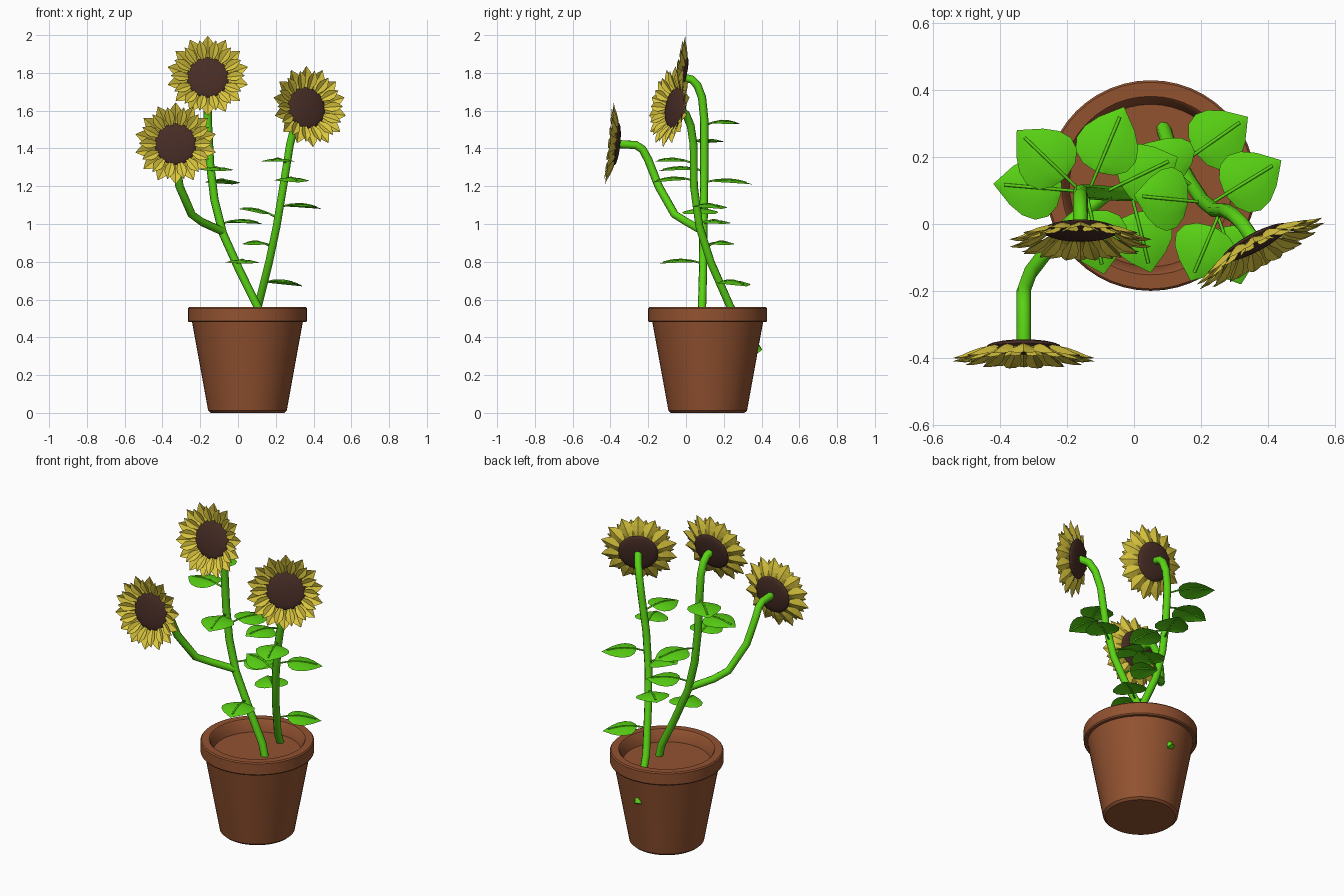
import bpy
import bmesh
import math
from mathutils import Vector, Matrix

default_cube = bpy.data.objects.get("Cube")
if default_cube:
    bpy.data.objects.remove(default_cube, do_unlink=True)


def make_material(name, colour):
    mat = bpy.data.materials.new(name)
    mat.use_nodes = True
    rgba = (*colour, 1.0)
    mat.diffuse_color = rgba
    mat.node_tree.nodes["Principled BSDF"].inputs["Base Color"].default_value = rgba
    return mat


TERRACOTTA = make_material("terracotta", (0.29, 0.085, 0.03))
GREEN = make_material("leaf green", (0.1, 0.65, 0.007))
YELLOW = make_material("petal yellow", (0.72, 0.58, 0.05))
BROWN = make_material("seed brown", (0.065, 0.026, 0.019))


def add_mesh(name, bm, mat, smooth=False, angle=35):
    mesh = bpy.data.meshes.new(name)
    bm.to_mesh(mesh)
    bm.free()
    mesh.materials.append(mat)
    obj = bpy.data.objects.new(name, mesh)
    bpy.context.collection.objects.link(obj)
    if smooth:
        bpy.ops.object.select_all(action="DESELECT")
        obj.select_set(True)
        bpy.context.view_layer.objects.active = obj
        bpy.ops.object.shade_smooth_by_angle(angle=math.radians(angle))
    return obj


def loft(bm, rows):
    """Skin equal-length rows of points with quads."""
    grid = [[bm.verts.new(p) for p in row] for row in rows]
    for a, b in zip(grid, grid[1:]):
        for i in range(len(a) - 1):
            bm.faces.new((a[i], b[i], b[i + 1], a[i + 1]))


def add_tube(name, path, radius):
    curve = bpy.data.curves.new(name, "CURVE")
    curve.dimensions = "3D"
    curve.bevel_depth = radius
    curve.bevel_resolution = 2
    curve.use_fill_caps = True
    spline = curve.splines.new("POLY")
    spline.points.add(len(path) - 1)
    for point, co in zip(spline.points, path):
        point.co = (*co, 1.0)
    spline.use_smooth = True
    curve.materials.append(GREEN)
    obj = bpy.data.objects.new(name, curve)
    bpy.context.collection.objects.link(obj)
    return obj


def point_at_height(path, z):
    for a, b in zip(path, path[1:]):
        if a[2] <= z <= b[2]:
            return Vector(a).lerp(Vector(b), (z - a[2]) / (b[2] - a[2]))
    return Vector(path[-1])


# Pot: one lathed profile with rim, inner wall and soil floor
def add_pot():
    profile = [(0, 0), (0.195, 0), (0.208, 0.012), (0.293, 0.48), (0.31, 0.48),
               (0.315, 0.487), (0.315, 0.553), (0.309, 0.56), (0.267, 0.56),
               (0.26, 0.553), (0.243, 0.49), (0, 0.49)]
    bm = bmesh.new()
    verts = [bm.verts.new((r, 0, z)) for r, z in profile]
    edges = [bm.edges.new(pair) for pair in zip(verts, verts[1:])]
    bmesh.ops.spin(bm, geom=verts + edges, cent=(0, 0, 0), axis=(0, 0, 1),
                   angle=math.tau, steps=48)
    bmesh.ops.remove_doubles(bm, verts=bm.verts, dist=0.0005)
    bmesh.ops.recalc_face_normals(bm, faces=bm.faces)
    pot = add_mesh("pot", bm, TERRACOTTA, smooth=True)
    pot.location = (0.05, 0.115, 0)


# Leaf: arched pointed blade with a midrib that runs back to the stem
def add_leaf(name, base, tip):
    run = tip - base
    side = Vector((-run.y, run.x, 0)).normalized()

    def spine(t):
        return base + run * t + Vector((0, 0, 0.022 * math.sin(math.pi * t)))

    outline = [(0.24, 0.012), (0.27, 0.05), (0.36, 0.083), (0.5, 0.096),
               (0.65, 0.086), (0.8, 0.058), (0.92, 0.024), (1, 0.001)]
    rows = []
    for t, width in outline:
        row = []
        for s in (-1, -0.5, 0, 0.5, 1):
            sag = Vector((0, 0, -0.016 * s * s * width / 0.096))
            row.append(spine(t) + side * s * width + sag)
        rows.append(row)
    bm = bmesh.new()
    loft(bm, rows)
    bmesh.ops.recalc_face_normals(bm, faces=bm.faces)
    add_mesh(name, bm, GREEN, smooth=True)
    add_tube(name + "_midrib", [spine(t) for t in (0, 0.24, 0.5, 0.7, 0.88)], 0.005)


# Flower head: domed seed disc and two rings of creased petals
def add_flower(name, centre, turn, tilt):
    place = (Matrix.Translation(centre) @ Matrix.Rotation(math.radians(turn), 4, "Z")
             @ Matrix.Rotation(math.radians(90 - tilt), 4, "X"))
    bm = bmesh.new()
    bmesh.ops.create_uvsphere(bm, u_segments=32, v_segments=12, radius=1)
    bmesh.ops.scale(bm, vec=(0.112, 0.112, 0.02), verts=bm.verts)
    add_mesh(name + "_seed_disc", bm, BROWN, smooth=True, angle=60).matrix_world = place

    # Each station: radius, half width, forward lift
    outer = [(0.1, 0.012, 0), (0.135, 0.033, 0.012), (0.165, 0.037, 0.024),
             (0.19, 0.022, 0.033), (0.217, 0.001, 0.038)]
    inner = [(0.1, 0.01, 0.006), (0.13, 0.024, 0.024), (0.155, 0.025, 0.036),
             (0.175, 0.014, 0.042), (0.195, 0.001, 0.044)]
    count = 14
    for ring, stations, phase in (("outer", outer, 0), ("inner", inner, 0.5)):
        bm = bmesh.new()
        for k in range(count):
            spin = Matrix.Rotation(math.tau * (k + phase) / count, 3, "Z")
            loft(bm, [[spin @ Vector((s * w, r, lift + (0.2 * w if s else -0.2 * w)))
                       for s in (-1, 0, 1)] for r, w, lift in stations])
        for face in bm.faces:
            if face.normal.z < 0:
                face.normal_flip()
        add_mesh(f"{name}_{ring}_petals", bm, YELLOW).matrix_world = place


add_pot()

# Stems
tall_stem = [(0.14, 0.08, 0.42), (0.105, 0.085, 0.56), (0.01, 0.09, 0.75),
             (-0.08, 0.092, 0.95), (-0.125, 0.095, 1.13), (-0.148, 0.097, 1.32),
             (-0.16, 0.097, 1.55), (-0.16, 0.085, 1.67), (-0.16, 0.06, 1.735),
             (-0.16, 0.03, 1.765), (-0.16, -0.015, 1.775)]
side_branch = [(-0.08, 0.092, 0.96), (-0.19, 0.005, 1.01), (-0.245, -0.06, 1.05),
               (-0.31, -0.145, 1.2), (-0.33, -0.2, 1.34), (-0.33, -0.23, 1.395),
               (-0.33, -0.265, 1.418), (-0.33, -0.365, 1.423)]
right_stem = [(0.055, 0.385, 0.325), (0.105, 0.235, 0.56), (0.165, 0.13, 0.8),
              (0.205, 0.07, 0.99), (0.24, 0.042, 1.2), (0.275, 0.04, 1.42),
              (0.3, 0.025, 1.52), (0.325, 0, 1.58), (0.36, -0.05, 1.615)]
add_tube("tall_stem", tall_stem, 0.022)
add_tube("side_branch", side_branch, 0.022)
add_tube("right_stem", right_stem, 0.022)

# Leaves: height on the stem, then tip x, y and rise
tall_leaves = [(1.52, -0.35, 0.28, 0.01), (1.43, -0.42, 0.12, 0.0),
               (1.28, -0.09, -0.15, 0.0), (1.22, -0.03, 0.35, -0.01),
               (1.0, 0.13, 0.2, 0.0), (0.79, 0.05, -0.145, 0.0)]
right_leaves = [(1.32, 0.17, -0.17, 0.01), (1.23, 0.32, -0.18, -0.01),
                (1.09, 0.44, 0.19, -0.01), (1.03, 0.0, 0.085, 0.05),
                (0.875, 0.03, 0.24, 0.02), (0.69, 0.34, 0.32, -0.02)]
for label, path, leaves in (("tall", tall_stem, tall_leaves),
                            ("right", right_stem, right_leaves)):
    for number, (z, x, y, rise) in enumerate(leaves, 1):
        add_leaf(f"{label}_leaf_{number}", point_at_height(path, z),
                 Vector((x, y, z + rise)))

# Flower heads
add_flower("tall_flower", Vector((-0.16, -0.02, 1.775)), 0, 14)
add_flower("side_flower", Vector((-0.33, -0.368, 1.423)), 0, 6)
add_flower("right_flower", Vector((0.362, -0.055, 1.615)), 28, 10)
